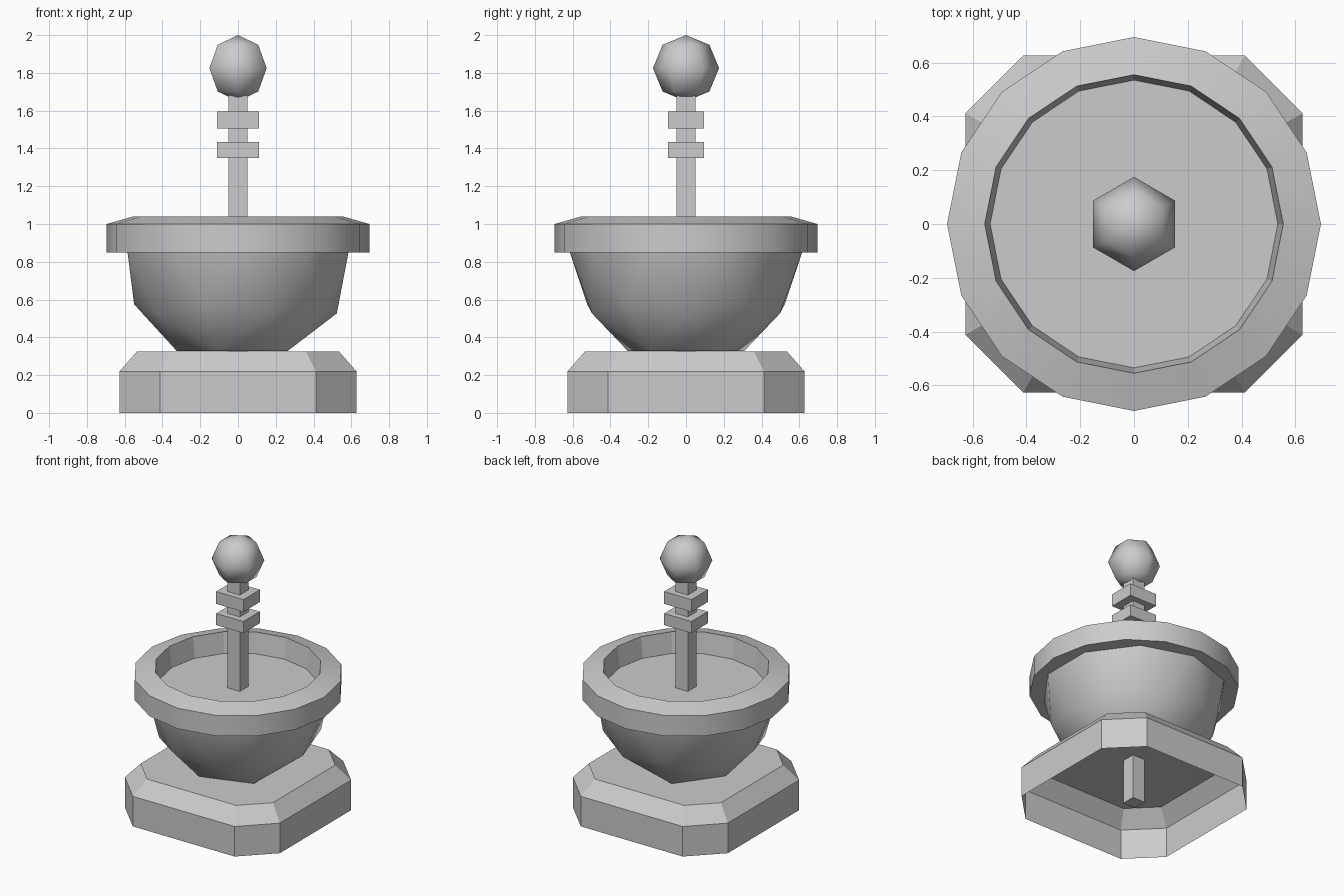
import bpy, bmesh, math

if "Cube" in bpy.data.objects:
    bpy.data.objects.remove(bpy.data.objects["Cube"])


def finish(name, bm, smooth=None):
    bmesh.ops.recalc_face_normals(bm, faces=bm.faces[:])
    mesh = bpy.data.meshes.new(name)
    bm.to_mesh(mesh)
    bm.free()
    obj = bpy.data.objects.new(name, mesh)
    bpy.context.collection.objects.link(obj)
    if smooth is not None:
        bpy.ops.object.select_all(action='DESELECT')
        obj.select_set(True)
        bpy.context.view_layer.objects.active = obj
        bpy.ops.object.shade_smooth_by_angle(angle=math.radians(smooth))
    return obj


def bridge(bm, a, b):
    for i in range(len(a)):
        j = (i + 1) % len(a)
        bm.faces.new((a[i], a[j], b[j], b[i]))


def rings(bm, profile, sides, phase=0.0):
    loops = []
    for r, z in profile:
        loops.append([bm.verts.new((r * math.cos(phase + math.tau * i / sides),
                                    r * math.sin(phase + math.tau * i / sides), z))
                      for i in range(sides)])
    for a, b in zip(loops, loops[1:]):
        bridge(bm, a, b)
    return loops


def box(name, hx, hy, z0, z1):
    bm = bmesh.new()
    bmesh.ops.create_cube(bm, size=1)
    for v in bm.verts:
        v.co = (v.co.x * 2 * hx, v.co.y * 2 * hy, z0 if v.co.z < 0 else z1)
    return finish(name, bm)


# Plinth: square with cut corners, sloped shoulder, open underneath
bm = bmesh.new()
loops = []
for h, c, z in ((0.627, 0.412, 0.0), (0.627, 0.412, 0.22), (0.535, 0.36, 0.325)):
    pts = [(h, -c), (h, c), (c, h), (-c, h), (-h, c), (-h, -c), (-c, -h), (c, -h)]
    loops.append([bm.verts.new((x, y, z)) for x, y in pts])
for a, b in zip(loops, loops[1:]):
    bridge(bm, a, b)
bm.faces.new(loops[-1])
finish("plinth", bm)

# Bowl: lower half of a faceted ball, without its bottom tip
bm = bmesh.new()
bmesh.ops.create_icosphere(bm, subdivisions=2, radius=0.615)
bmesh.ops.delete(bm, geom=[v for v in bm.verts if v.co.z > 0.01 or v.co.z < -0.6],
                 context='VERTS')
bmesh.ops.translate(bm, verts=bm.verts[:], vec=(0, 0, 0.85))
finish("bowl", bm, 180)

# Rim: underside, outer band and sloped top
bm = bmesh.new()
rings(bm, [(0.54, 0.85), (0.695, 0.85), (0.695, 1.0), (0.555, 1.04)], 16)
finish("rim", bm, 30) 

# Basin: inner wall and flat water surface
bm = bmesh.new()
loops = rings(bm, [(0.555, 1.04), (0.535, 0.89)], 16)
bm.faces.new(loops[-1])
basin = finish("basin", bm)
if basin.data.polygons[-1].normal.z < 0:
    basin.data.flip_normals()

# Central post with two collars
box("post", 0.05, 0.05, 0.0, 1.72)
for i, (z0, z1) in enumerate(((1.35, 1.435), (1.505, 1.595))):
    box(f"collar_{i + 1}", 0.11, 0.095, z0, z1)

# Six-sided ball finial
bm = bmesh.new()
R, zc = 0.175, 1.825
loops = rings(bm, [(R * math.cos(a), zc + R * math.sin(a))
                   for a in (-math.pi / 4, 0, math.pi / 4)], 6, math.pi / 2)
for loop, z in ((loops[0], zc - R), (loops[-1], zc + R)):
    tip = bm.verts.new((0, 0, z))
    for i in range(6):
        bm.faces.new((loop[i], loop[(i + 1) % 6], tip))
finish("finial_ball", bm, 180)
